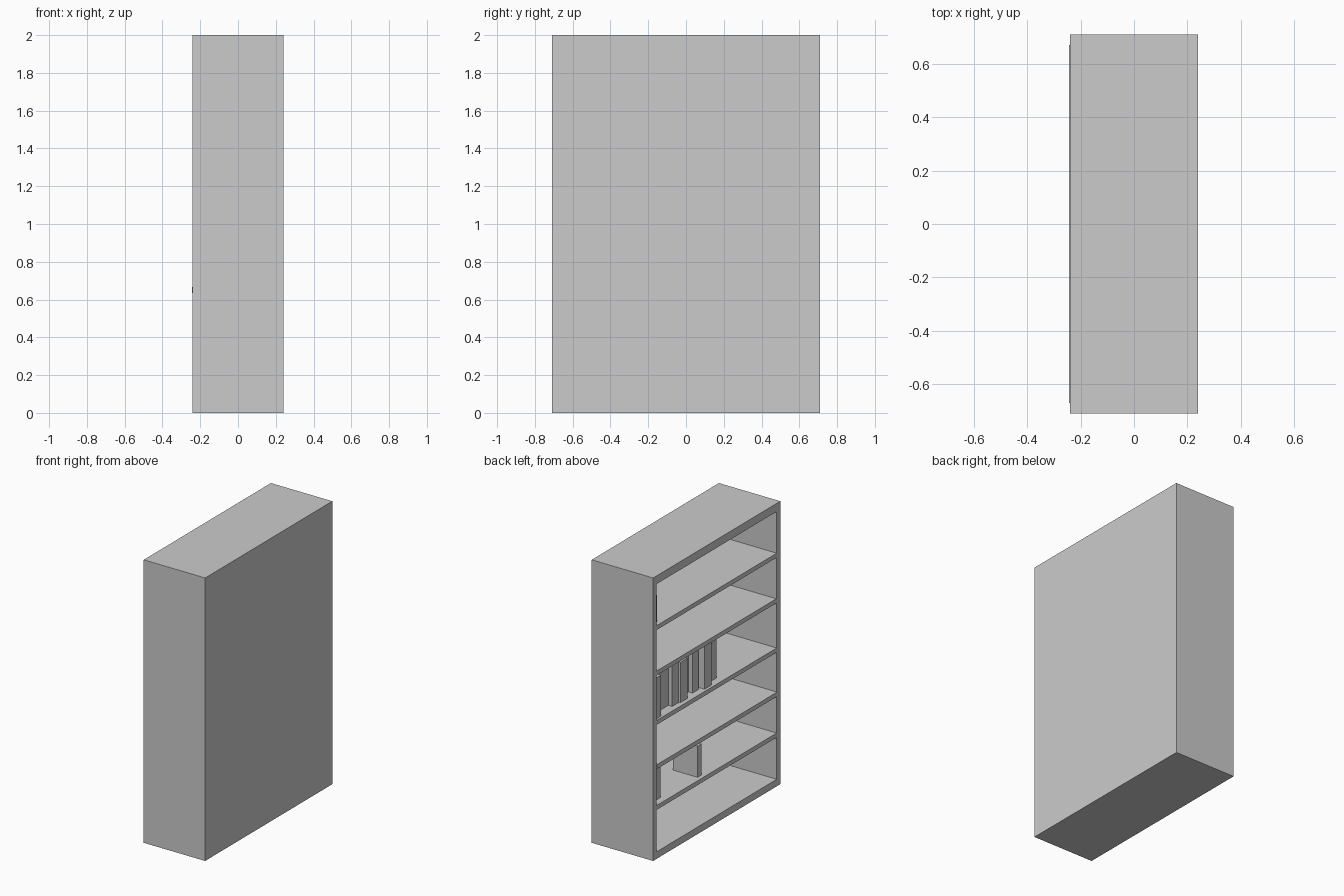
import bpy

if "Cube" in bpy.data.objects:
    bpy.data.objects.remove(bpy.data.objects["Cube"])


def box(name, x0, x1, y0, y1, z0, z1):
    bpy.ops.mesh.primitive_cube_add(size=1, location=((x0 + x1) / 2, (y0 + y1) / 2, (z0 + z1) / 2))
    ob = bpy.context.object
    ob.name = name
    ob.scale = (x1 - x0, y1 - y0, z1 - z0)
    bpy.ops.object.transform_apply(location=False, rotation=False, scale=True)
    return ob


X, Y, H = 0.24, 0.71, 2.0      # half depth, half width, height
T = 0.04                       # side panel thickness
BACK = X - 0.03                # inner face of the back panel
INNER = Y - T

# Carcass, open towards -x
box("side_panel_left", -X, X, INNER, Y, 0, H)
box("side_panel_right", -X, X, -Y, -INNER, 0, H)
box("base_panel", -X, X, -INNER, INNER, 0, 0.05)
box("top_panel", -X, X, -INNER, INNER, 1.942, H)
box("back_panel", BACK, X, -INNER, INNER, 0.05, 1.942)

# Shelves: top height and front edge position
shelves = [(0.377, -X), (0.667, -X - 0.003), (0.978, -X), (1.325, -X + 0.003), (1.648, -X)]
for i, (top, front) in enumerate(shelves):
    box(f"shelf_{i + 1}", front, BACK, -INNER, INNER, top - 0.031, top)


def books(name, floor, depth, rows):
    # each row: setback from the front, y start, y end, height
    for i, (d, ya, yb, h) in enumerate(rows):
        box(f"{name}_{i + 1}", -X + d, -X + d + depth, yb, ya, floor, floor + h)


# Book row on the middle shelf
books("middle_book", 0.978, 0.22, [
    (0.015, 0.67, 0.60, 0.29),
    (0.07, 0.60, 0.44, 0.30),
    (0.04, 0.44, 0.368, 0.29),
    (0.03, 0.363, 0.285, 0.285),
    (0.08, 0.284, 0.20, 0.30),
    (0.05, 0.20, 0.13, 0.28),
    (0.02, 0.107, 0.028, 0.305),
    (0.055, 0.028, -0.076, 0.30),
])

# Few books on the low shelf
books("low_book", 0.377, 0.19, [
    (0.05, 0.67, 0.61, 0.22),
    (0.05, 0.608, 0.555, 0.22),
    (0.03, 0.171, 0.126, 0.22),
])

# Single book on the top shelf
books("top_book", 1.648, 0.19, [(0.03, 0.67, 0.625, 0.19)])
